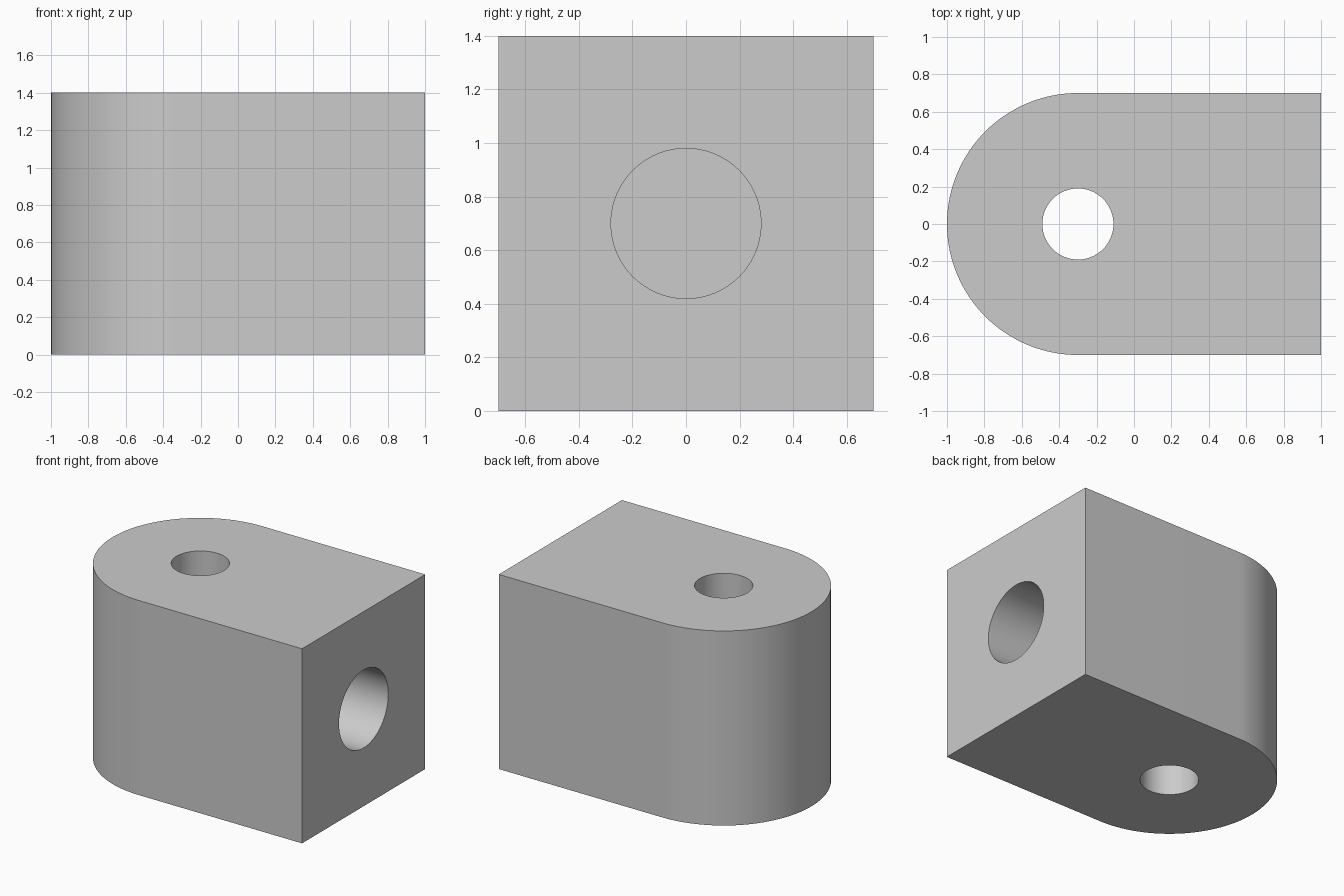
import bpy, bmesh
from math import pi, sin, cos, radians

if "Cube" in bpy.data.objects:
    bpy.data.objects.remove(bpy.data.objects["Cube"])

WIDTH, HEIGHT, LENGTH = 1.4, 1.4, 2.0
R = WIDTH / 2
ARC_X = -LENGTH / 2 + R      # centre of the rounded end
PIN_R, BORE_R = 0.19, 0.28
BORE_DEPTH = 0.87


# Block: D-shaped profile extruded upward
def make_block():
    n = 64
    outline = [(1, -R), (1, R)]
    outline += [(ARC_X + R * cos(pi / 2 + pi * i / n), R * sin(pi / 2 + pi * i / n))
                for i in range(n + 1)]
    bm = bmesh.new()
    base = bm.faces.new([bm.verts.new((x, y, 0)) for x, y in outline])
    top = bmesh.ops.extrude_face_region(bm, geom=[base])["geom"]
    bmesh.ops.translate(bm, vec=(0, 0, HEIGHT),
                        verts=[v for v in top if isinstance(v, bmesh.types.BMVert)])
    bmesh.ops.recalc_face_normals(bm, faces=bm.faces)
    mesh = bpy.data.meshes.new("clevis_block")
    bm.to_mesh(mesh)
    bm.free()
    obj = bpy.data.objects.new("clevis_block", mesh)
    bpy.context.collection.objects.link(obj)
    return obj


# Drill a round hole with a temporary cylinder
def drill(target, radius, depth, location, rotation=(0, 0, 0)):
    bpy.ops.mesh.primitive_cylinder_add(vertices=96, radius=radius, depth=depth,
                                        location=location, rotation=rotation)
    cutter = bpy.context.object
    cutter.name = "hole_cutter"
    cutter.hide_render = True
    mod = target.modifiers.new("hole", 'BOOLEAN')
    mod.operation, mod.solver, mod.object = 'DIFFERENCE', 'EXACT', cutter
    bpy.context.view_layer.objects.active = target
    bpy.ops.object.modifier_apply(modifier=mod.name)
    bpy.data.objects.remove(cutter)


block = make_block()

# Vertical through hole, concentric with the rounded end
drill(block, PIN_R, HEIGHT + 0.4, (ARC_X, 0, HEIGHT / 2))

# Blind bore in the flat end
over = 0.2
drill(block, BORE_R, BORE_DEPTH + over,
      (1 + over - (BORE_DEPTH + over) / 2, 0, HEIGHT / 2), (0, pi / 2, 0))

# Smooth round walls, crisp rims
bpy.ops.object.select_all(action='DESELECT')
block.select_set(True)
bpy.context.view_layer.objects.active = block
bpy.ops.object.shade_smooth_by_angle(angle=radians(30))
